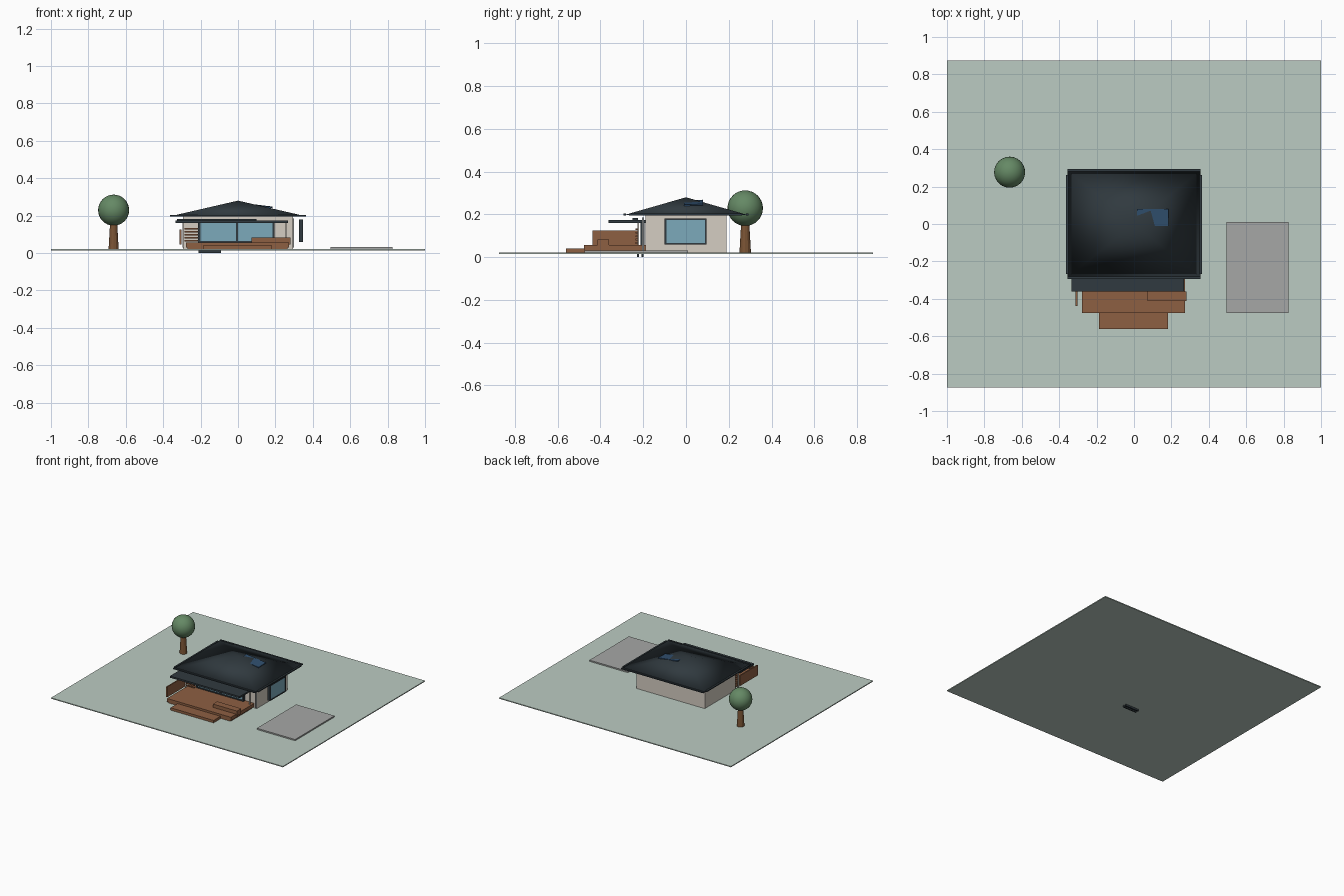
import bpy, bmesh, math
from mathutils import Vector

if "Cube" in bpy.data.objects:
    bpy.data.objects.remove(bpy.data.objects["Cube"])


def mat(name, r, g, b):
    m = bpy.data.materials.new(name)
    m.diffuse_color = (r, g, b, 1)
    m.use_nodes = True
    m.node_tree.nodes["Principled BSDF"].inputs["Base Color"].default_value = m.diffuse_color
    return m


GRASS = mat("grass", 0.50, 0.60, 0.54)
PAVE = mat("paving", 0.38, 0.39, 0.38)
WALL = mat("render_wall", 0.66, 0.61, 0.54)
DARK = mat("dark_metal", 0.03, 0.042, 0.05)
GLASS = mat("glass", 0.20, 0.40, 0.50)
WOOD = mat("deck_wood", 0.27, 0.115, 0.055)
BARK = mat("bark", 0.20, 0.09, 0.035)
LEAF = mat("leaves", 0.13, 0.25, 0.13)
PANEL = mat("solar_blue", 0.03, 0.08, 0.16)


def box(name, x, y, z, m, rot=(0, 0, 0)):
    """Box from (min, max) ranges on each axis."""
    bm = bmesh.new()
    bmesh.ops.create_cube(bm, size=1)
    bmesh.ops.scale(bm, verts=bm.verts, vec=(x[1] - x[0], y[1] - y[0], z[1] - z[0]))
    return finish(name, bm, m, (sum(x) / 2, sum(y) / 2, sum(z) / 2), rot)


def finish(name, bm, m, loc, rot=(0, 0, 0), smooth=False):
    me = bpy.data.meshes.new(name)
    for f in bm.faces:
        f.smooth = smooth
    bm.to_mesh(me)
    bm.free()
    ob = bpy.data.objects.new(name, me)
    bpy.context.collection.objects.link(ob)
    ob.location, ob.rotation_euler = loc, rot
    me.materials.append(m)
    return ob


# Site
box("lawn", (-1, 1), (-0.875, 0.875), (0.014, 0.021), GRASS)
box("driveway", (0.495, 0.825), (-0.475, 0.01), (0.02, 0.031), PAVE)

# House body
box("house_walls", (-0.295, 0.295), (-0.19, 0.19), (0.02, 0.195), WALL)

# Pyramid roof with thin eave trims
bm = bmesh.new()
base = [bm.verts.new((sx * 0.355, sy * 0.285, 0))
        for sx, sy in ((-1, -1), (1, -1), (1, 1), (-1, 1))]
apex = bm.verts.new((0, 0, 0.082))
bm.faces.new(base[::-1])
for i in range(4):
    bm.faces.new((base[i], base[(i + 1) % 4], apex))
finish("roof", bm, DARK, (0, 0, 0.198), smooth=True)
for s, n in ((-1, "a"), (1, "b")):
    box("eave_long_" + n, (-0.355, 0.355), sorted((s * 0.28, s * 0.293)), (0.195, 0.203), DARK)
    box("eave_side_" + n, sorted((s * 0.35, s * 0.363)), (-0.267, 0.262), (0.195, 0.203), DARK)
box("solar_panel", (0.015, 0.185), (-0.01, 0.08), (0.251, 0.257), PANEL, (0.03, 0.12, 0))

# Front glazing with frame and mullion
box("front_glass", (-0.205, 0.19), (-0.205, -0.195), (0.065, 0.165), GLASS)
for i, x in enumerate((-0.207, -0.005, 0.19)):
    box(f"front_frame_upright_{i}", (x - 0.006, x + 0.006), (-0.212, -0.195), (0.055, 0.172), DARK)
for i, z in enumerate((0.055, 0.165)):
    box(f"front_frame_rail_{i}", (-0.213, 0.196), (-0.212, -0.195), (z, z + 0.008), DARK)

# Door threshold rails poking below the lawn
for i, y in enumerate((-0.225, -0.203)):
    box(f"threshold_{i}", (-0.21, -0.09), (y - 0.005, y + 0.005), (0, 0.018), DARK)

# Side window standing proud of the right wall
box("side_glass", (0.330, 0.344), (-0.092, 0.088), (0.066, 0.174), GLASS)
for i, y in enumerate((-0.1, 0.088)):
    box(f"side_frame_upright_{i}", (0.325, 0.348), (y, y + 0.008), (0.06, 0.18), DARK)
for i, z in enumerate((0.06, 0.173)):
    box(f"side_frame_rail_{i}", (0.325, 0.348), (-0.1, 0.096), (z, z + 0.007), DARK)

# Porch canopy, beam and posts
box("canopy", (-0.333, 0.267), (-0.362, -0.19), (0.160, 0.173), DARK)
box("canopy_gutter", (-0.325, 0.1), (-0.25, -0.225), (0.172, 0.183), DARK)
for i, x in enumerate((-0.293, 0.258)):
    box(f"porch_post_{i}", (x - 0.004, x + 0.004), (-0.228, -0.22), (0.03, 0.165), WALL)
box("downpipe", (0.292, 0.300), (-0.206, -0.197), (0.03, 0.185), PAVE)

# Deck, step, bench
box("deck", (-0.278, 0.273), (-0.477, -0.19), (0.03, 0.057), WOOD)
box("deck_fascia", (-0.270, 0.265), (-0.47, -0.2), (0.02, 0.03), WOOD)
box("step", (-0.188, 0.183), (-0.562, -0.465), (0.022, 0.041), WOOD)
box("bench", (0.073, 0.28), (-0.413, -0.36), (0.045, 0.083), WOOD)

# Slatted privacy screen
box("side_screen", (-0.312, -0.303), (-0.438, -0.222), (0.045, 0.125), WOOD)
for i in range(5):
    z = 0.062 + i * 0.016
    box(f"screen_slat_{i}", (-0.285, -0.213), (-0.236, -0.228), (z, z + 0.008), WOOD)

# Tree
bm = bmesh.new()
bmesh.ops.create_cone(bm, cap_ends=True, segments=12, radius1=0.027, radius2=0.019, depth=0.14)
trunk = finish("tree_trunk", bm, BARK, (-0.665, 0.277, 0.09))
bm = bmesh.new()
bmesh.ops.create_uvsphere(bm, u_segments=24, v_segments=16, radius=0.083)
finish("tree_crown", bm, LEAF, (-0.665, 0.277, 0.229), smooth=True)
